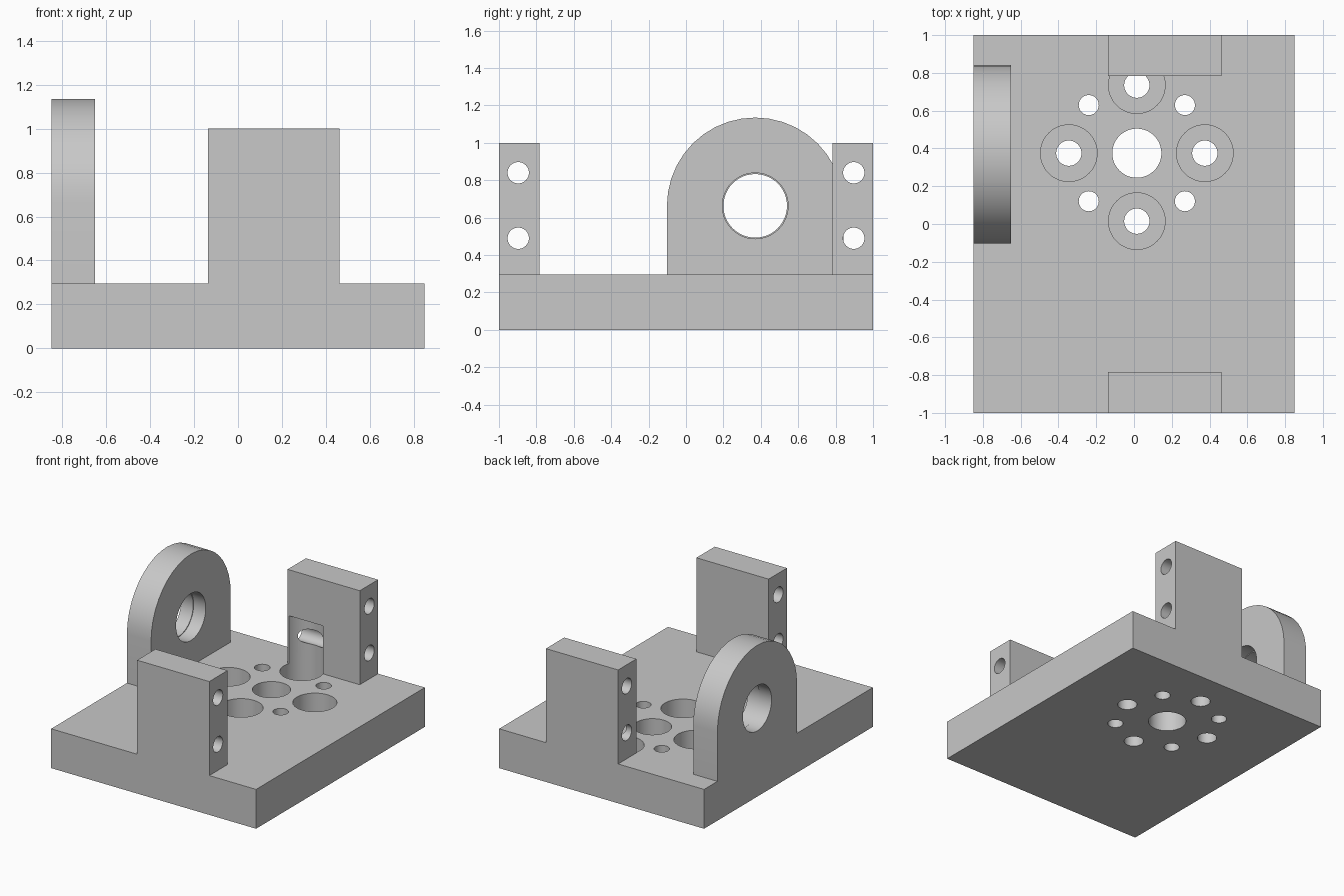
import bpy, bmesh, math
from mathutils import Matrix, Vector

default = bpy.data.objects.get("Cube")
if default:
    bpy.data.objects.remove(default, do_unlink=True)

GREY = (0.58, 0.58, 0.58, 1)
steel = bpy.data.materials.new("plain_grey")
steel.use_nodes = True
steel.diffuse_color = GREY
steel.node_tree.nodes["Principled BSDF"].inputs["Base Color"].default_value = GREY

PLATE_TOP = 0.295


def add_object(name, bm):
    bmesh.ops.recalc_face_normals(bm, faces=bm.faces)
    mesh = bpy.data.meshes.new(name)
    bm.to_mesh(mesh)
    bm.free()
    mesh.materials.append(steel)
    obj = bpy.data.objects.new(name, mesh)
    bpy.context.collection.objects.link(obj)
    return obj


def box(name, low, high):
    low, high = Vector(low), Vector(high)
    bm = bmesh.new()
    bmesh.ops.create_cube(bm, size=1)
    bmesh.ops.scale(bm, vec=high - low, verts=bm.verts)
    bmesh.ops.translate(bm, vec=(low + high) / 2, verts=bm.verts)
    return add_object(name, bm)


def drill(target, radius, start, end):
    """Cut a round hole from start to end."""
    start, end = Vector(start), Vector(end)
    axis = end - start
    bm = bmesh.new()
    turn = axis.to_track_quat('Z', 'Y').to_matrix().to_4x4()
    bmesh.ops.create_cone(bm, cap_ends=True, segments=48, radius1=radius,
                          radius2=radius, depth=axis.length,
                          matrix=Matrix.Translation((start + end) / 2) @ turn)
    cutter = add_object("hole_cutter", bm)
    cutter.hide_render = True
    mod = target.modifiers.new("hole", 'BOOLEAN')
    mod.operation = 'DIFFERENCE'
    mod.solver = 'EXACT'
    mod.object = cutter
    bpy.context.view_layer.objects.active = target
    bpy.ops.object.modifier_apply(modifier=mod.name)
    bpy.data.objects.remove(cutter, do_unlink=True)


# Base plate with its ring of holes
plate = box("base_plate", (-0.85, -1, 0), (0.85, 1, PLATE_TOP))
cx, cy = 0.015, 0.375
drill(plate, 0.13, (cx, cy, -1), (cx, cy, 1))
SEAT, RECESS_TOP = 0.1, 0.655
for i in range(8):
    a = i * math.pi / 4
    x, y = cx + 0.36 * math.cos(a), cy + 0.36 * math.sin(a)
    if i % 2:
        drill(plate, 0.053, (x, y, -1), (x, y, 1))
    else:
        drill(plate, 0.067, (x, y, -1), (x, y, 1))
        drill(plate, 0.15, (x, y, SEAT), (x, y, RECESS_TOP))

# Upright blocks with cross holes
posts = []
for name, side in (("front_block", -1), ("back_block", 1)):
    y0, y1 = sorted((side * 0.783, side))
    post = box(name, (-0.137, y0, PLATE_TOP), (0.462, y1, 1.0))
    for z in (0.49, 0.84):
        drill(post, 0.057, (-1, side * 0.897, z), (1, side * 0.897, z))
    posts.append(post)
# Bolt head clearance in the back block
drill(posts[1], 0.15, (cx, cy + 0.36, SEAT), (cx, cy + 0.36, RECESS_TOP))

# Round-topped bearing lug
ly, lz, lr = 0.37, 0.663, 0.472
profile = [(ly - lr, PLATE_TOP), (ly + lr, PLATE_TOP)]
profile += [(ly + lr * math.cos(math.pi * i / 20), lz + lr * math.sin(math.pi * i / 20))
            for i in range(21)]
bm = bmesh.new()
face = bm.faces.new([bm.verts.new((-0.85, y, z)) for y, z in profile])
grown = bmesh.ops.extrude_face_region(bm, geom=[face], use_keep_orig=True)
bmesh.ops.translate(bm, vec=(0.2, 0, 0),
                    verts=[v for v in grown["geom"] if isinstance(v, bmesh.types.BMVert)])
lug = add_object("bearing_lug", bm)
drill(lug, 0.17, (-1, ly, lz), (0, ly, lz))
drill(lug, 0.176, (-0.75, ly, lz), (0, ly, lz))

# Smooth the round walls, keep the edges crisp
for obj in [plate, lug] + posts:
    bpy.ops.object.select_all(action='DESELECT')
    obj.select_set(True)
    bpy.context.view_layer.objects.active = obj
    bpy.ops.object.shade_smooth_by_angle(angle=math.radians(30))
